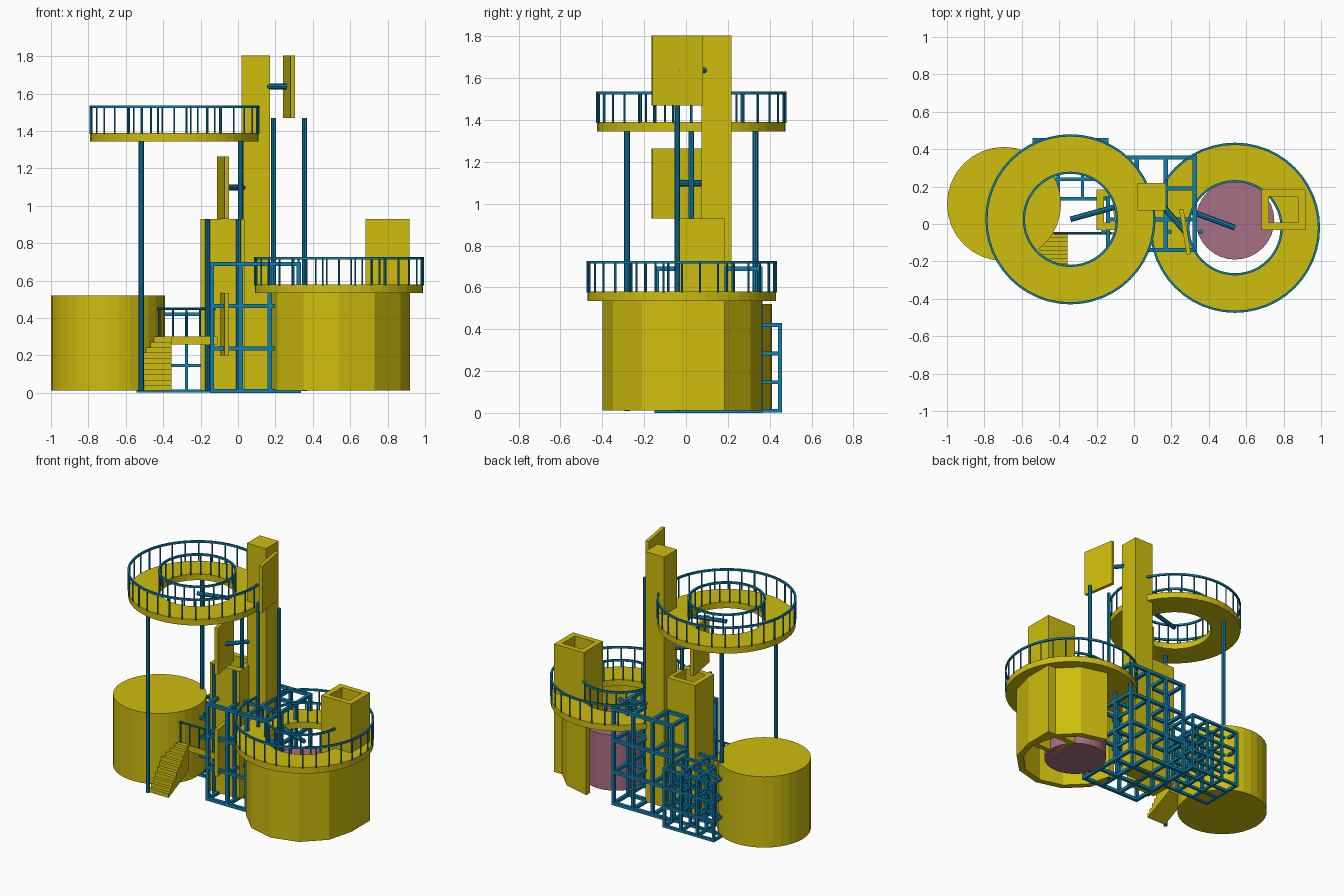
import bpy, bmesh, math
from mathutils import Vector

cube = bpy.data.objects.get("Cube")
if cube:
    bpy.data.objects.remove(cube, do_unlink=True)


def material(name, rgb):
    m = bpy.data.materials.new(name)
    m.use_nodes = True
    color = (*rgb, 1)
    m.diffuse_color = color
    m.node_tree.nodes["Principled BSDF"].inputs["Base Color"].default_value = color
    return m


YELLOW = material("mustard yellow", (0.62, 0.51, 0.004))
BLUE = material("steel blue", (0.006, 0.21, 0.41))
PINK = material("dusty pink", (0.38, 0.16, 0.23))


def finish(name, bm, mat):
    bmesh.ops.recalc_face_normals(bm, faces=bm.faces)
    mesh = bpy.data.meshes.new(name)
    bm.to_mesh(mesh)
    bm.free()
    mesh.materials.append(mat)
    ob = bpy.data.objects.new(name, mesh)
    bpy.context.collection.objects.link(ob)
    return ob


def add_box(bm, lo, hi):
    verts = bmesh.ops.create_cube(bm, size=1)["verts"]
    for v in verts:
        v.co = Vector([l + (h - l) * (c + 0.5) for l, h, c in zip(lo, hi, v.co)])


def box(name, lo, hi, mat):
    bm = bmesh.new()
    add_box(bm, lo, hi)
    return finish(name, bm, mat)


def add_rod(bm, a, b, r, sides=8):
    a, b = Vector(a), Vector(b)
    d = b - a
    verts = bmesh.ops.create_cone(bm, cap_ends=True, segments=sides, radius1=r,
                                  radius2=r, depth=d.length)["verts"]
    turn = d.to_track_quat("Z", "Y")
    for v in verts:
        v.co = turn @ v.co + (a + b) / 2


def rod(name, a, b, r, mat, sides=8):
    bm = bmesh.new()
    add_rod(bm, a, b, r, sides)
    return finish(name, bm, mat)


def arc(center, r, start, sweep, n):
    return [(center[0] + r * math.cos(math.radians(start + sweep * i / n)),
             center[1] + r * math.sin(math.radians(start + sweep * i / n)))
            for i in range(n + 1 if sweep < 360 else n)]


def shell(name, outer, inner, z0, z1, closed, mat):
    """Wall between two matching plan outlines."""
    bm = bmesh.new()
    cols = [[bm.verts.new((*p, z)) for p, z in ((o, z0), (o, z1), (i, z1), (i, z0))]
            for o, i in zip(outer, inner)]
    n = len(cols)
    for k in range(n if closed else n - 1):
        a, b = cols[k], cols[(k + 1) % n]
        for j in range(4):
            bm.faces.new((a[j], b[j], b[(j + 1) % 4], a[(j + 1) % 4]))
    if not closed:
        bm.faces.new(cols[0])
        bm.faces.new(cols[-1])
    return finish(name, bm, mat)


def lattice(name, xs, ys, zs, t):
    """Cage of square bars through every grid line."""
    bm = bmesh.new()
    axes = (xs, ys, zs)
    for run in range(3):
        u, v = [k for k in range(3) if k != run]
        for p in axes[u]:
            for q in axes[v]:
                lo, hi = [0] * 3, [0] * 3
                lo[run], hi[run] = axes[run][0] - t, axes[run][-1] + t
                lo[u], hi[u] = p - t, p + t
                lo[v], hi[v] = q - t, q + t
                add_box(bm, lo, hi)
    return finish(name, bm, BLUE)


def steps(a, b, n):
    return [a + (b - a) * i / n for i in range(n + 1)]


TOWER = (0.095, 0.145)
OUTER, INNER = 0.45, 0.25


def deck(name, center, z):
    """Ring platform with two railings and an arm from the tower."""
    shell(name + "_deck", arc(center, OUTER, 0, 360, 48), arc(center, INNER, 0, 360, 48),
          z, z + 0.045, True, YELLOW)
    for side, r, posts in (("outer", OUTER, 32), ("inner", INNER, 24)):
        bm = bmesh.new()
        for p in arc(center, r, 0, 360, posts):
            add_rod(bm, (*p, z + 0.04), (*p, z + 0.185), 0.005, 6)
        finish(f"{name}_{side}_posts", bm, BLUE)
        shell(f"{name}_{side}_rail", arc(center, r + 0.005, 0, 360, 48),
              arc(center, r - 0.007, 0, 360, 48), z + 0.178, z + 0.192, True, BLUE)
    rod(name + "_arm", (*center, z + 0.022), (*TOWER, z + 0.022), 0.015, BLUE)


# Ring decks
HIGH, LOW = (-0.34, 0.025), (0.54, -0.02)
deck("upper", HIGH, 1.345)
deck("lower", LOW, 0.535)
for i, p in enumerate(arc(HIGH, 0.355, 0, 360, 3)):
    rod(f"upper_deck_support_{i + 1}", (*p, 0.01), (*p, 1.35), 0.014, BLUE)

# Tower, tanks and curved wall
box("tower", (0.02, 0.073, 0.01), (0.17, 0.218, 1.805), YELLOW)
rod("side_tank", (-0.695, 0.107, 0.012), (-0.695, 0.107, 0.52), 0.305, YELLOW, 32)
rod("inner_tank", (0.54, 0.02, 0.012), (0.54, 0.02, 0.41), 0.21, PINK, 32)
shell("curved_wall", arc(LOW, 0.38, -180, 270, 9), arc(LOW, 0.335, -180, 270, 9),
      0.012, 0.54, False, YELLOW)


# Hollow square shafts
def square(c, hx, hy):
    return [(c[0] + sx * hx, c[1] + sy * hy)
            for sx, sy in ((-1, -1), (1, -1), (1, 1), (-1, 1))]


for name, c in (("right_shaft", (-0.083, 0.077)), ("left_shaft", (0.8, 0.077))):
    shell(name, square(c, 0.118, 0.108), square(c, 0.078, 0.07), 0.012, 0.93, True, YELLOW)


# Angled panels, their brackets and their posts
def panel(name, x, z):
    ob = box(name, (-0.012, -0.122, 0), (0.012, 0.122, 0.335), YELLOW)
    ob.location = (x, -0.042, z)
    ob.rotation_euler.z = math.radians(9.5)


for name, x, z, corner in (("upper", 0.273, 1.47, 0.16), ("lower", -0.08, 0.93, 0.035)):
    panel(name + "_panel", x, z)
    rod(name + "_panel_bracket", (x, -0.042, z + 0.168), (corner, 0.09, z + 0.168), 0.015, BLUE)
    for side in (-1, 1):
        px = x + side * 0.083
        rod(f"{name}_panel_post_{'left' if side > 0 else 'right'}",
            (px, -0.042, 0.01), (px, -0.042, z), 0.013, BLUE)
panel("base_panel", -0.08, 0.2)

# Bar cages
lattice("large_cage", steps(-0.14, 0.325, 3), steps(-0.14, 0.355, 3), steps(0.011, 0.69, 3), 0.011)
lattice("small_cage", steps(-0.535, -0.145, 3), steps(0.135, 0.45, 3), steps(0.01, 0.42, 3), 0.009)

# Stairs from a stepped side profile
N, Y0, Y1 = 10, -0.28, -0.05
run, rise = (Y1 - Y0) / N, 0.029
profile = [(Y0, 0.012)]
for i in range(N):
    profile += [(Y0 + i * run, 0.012 + (i + 1) * rise), (Y0 + (i + 1) * run, 0.012 + (i + 1) * rise)]
profile.append((Y1, 0.12))
bm = bmesh.new()
face = bm.faces.new([bm.verts.new((-0.51, y, z)) for y, z in profile])
new = bmesh.ops.extrude_face_region(bm, geom=[face])["geom"]
bmesh.ops.translate(bm, vec=(0.155, 0, 0), verts=[g for g in new if isinstance(g, bmesh.types.BMVert)])
finish("stairs", bm, YELLOW)

# Landing edge and handrail
box("landing_edge", (-0.51, -0.055, 0.26), (-0.11, -0.043, 0.302), YELLOW)
bm = bmesh.new()
add_rod(bm, (-0.43, -0.049, 0.45), (-0.12, -0.049, 0.45), 0.007)
for x in steps(-0.42, -0.13, 4):
    add_rod(bm, (x, -0.049, 0.3), (x, -0.049, 0.45), 0.005)
finish("landing_handrail", bm, BLUE)
